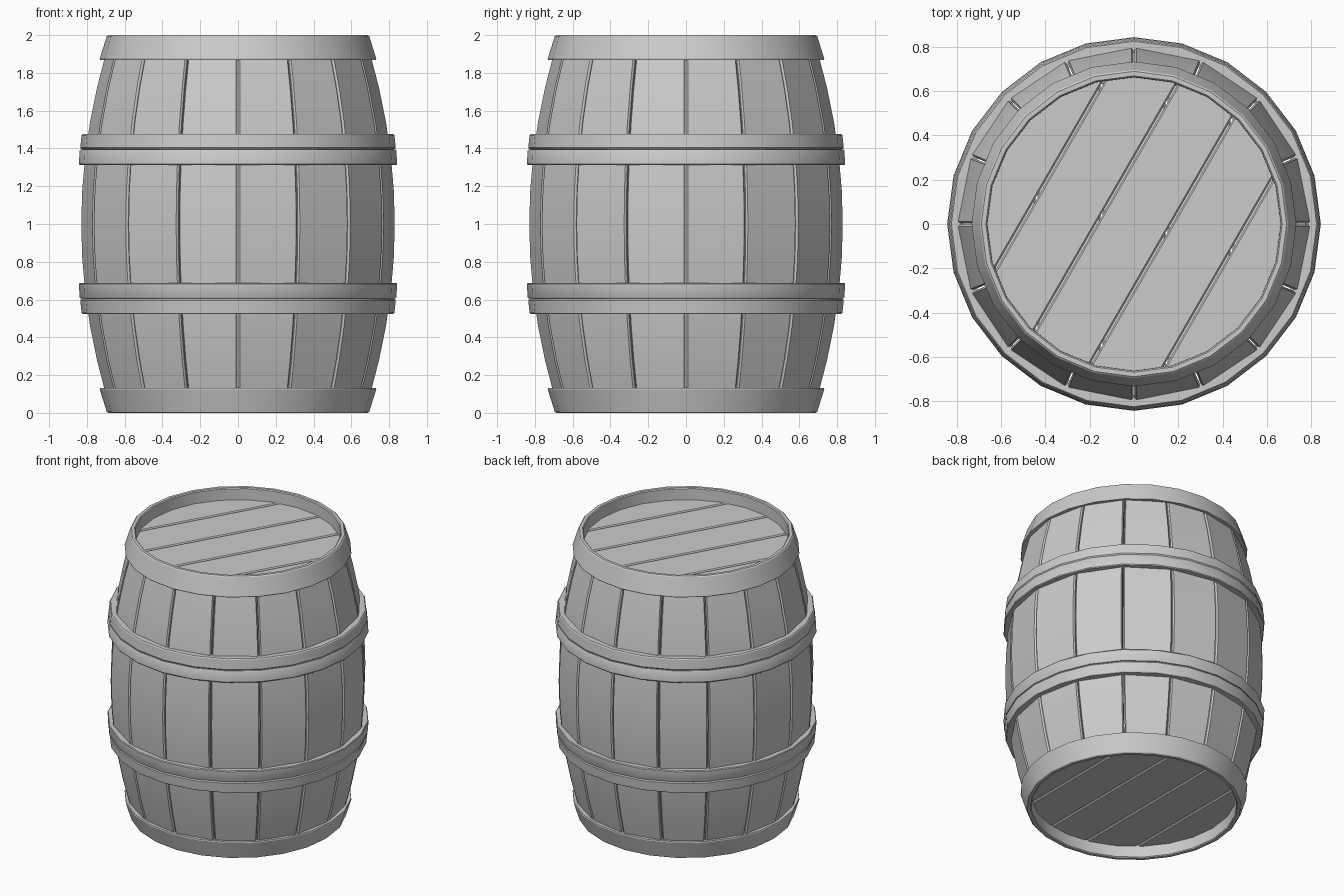
import bpy, bmesh, math
from mathutils import Matrix, Vector

if "Cube" in bpy.data.objects:
    bpy.data.objects.remove(bpy.data.objects["Cube"])

STAVES, SIDES = 16, 24


def finish(bm, name, smooth=True):
    bmesh.ops.recalc_face_normals(bm, faces=bm.faces)
    me = bpy.data.meshes.new(name)
    bm.to_mesh(me)
    bm.free()
    ob = bpy.data.objects.new(name, me)
    bpy.context.collection.objects.link(ob)
    if smooth:
        bpy.ops.object.select_all(action='DESELECT')
        ob.select_set(True)
        bpy.context.view_layer.objects.active = ob
        bpy.ops.object.shade_smooth_by_angle(angle=math.radians(30))
    return ob


def loft(bm, rings, closed=False):
    """Skin a list of closed vertex rings; cap the ends unless closed."""
    n = len(rings[0])
    vs = [[bm.verts.new(p) for p in ring] for ring in rings]
    for i in range(len(vs) if closed else len(vs) - 1):
        a, b = vs[i], vs[(i + 1) % len(vs)]
        for k in range(n):
            bm.faces.new((a[k], a[(k + 1) % n], b[(k + 1) % n], b[k]))
    if not closed:
        bm.faces.new(vs[0])
        bm.faces.new(vs[-1])


def hoop(name, profile, flip):
    """Revolve a closed (radius, z) profile; flip mirrors it about mid height."""
    bm = bmesh.new()
    rings = []
    for i in range(SIDES):
        a = 2 * math.pi * i / SIDES
        rings.append([(r * math.cos(a), r * math.sin(a), 2 - z if flip else z)
                      for r, z in profile])
    loft(bm, rings, closed=True)
    return finish(bm, name)


def stave(index):
    """Flat-faced bulging stave with chamfered long edges."""
    bm = bmesh.new()
    half = math.pi / STAVES
    turn = Matrix.Rotation((2 * index + 1) * half, 3, 'Z')
    rings = []
    for i in range(11):
        z = 0.1 + 1.8 * i / 10
        r = 0.832 - 0.16 * (z - 1) ** 2
        flat = r * math.cos(half)
        w = r * math.sin(half)
        side = w - 0.003 - 0.012 * math.tan(half)
        inner = w - 0.003 - 0.04 * math.tan(half)
        half_ring = [(flat, w - 0.011), (flat - 0.012, side), (flat - 0.04, inner)]
        ring = half_ring + [(x, -y) for x, y in reversed(half_ring)]
        rings.append([turn @ Vector((x, y, z)) for x, y in ring])
    loft(bm, rings)
    return finish(bm, f"stave_{index + 1}")


def lid(name, z, angle):
    """Disc split into five planks."""
    pitch, gap = 0.293, 0.008
    across = Vector((math.sin(angle), -math.cos(angle), 0))
    for i in range(5):
        bm = bmesh.new()
        bmesh.ops.create_cone(bm, cap_ends=True, segments=SIDES, radius1=0.672,
                              radius2=0.672, depth=0.05,
                              matrix=Matrix.Translation((0, 0, z)))
        for s in (-1, 1):
            edge = (i - 2) * pitch + s * (pitch / 2 - gap / 2)
            cut = bmesh.ops.bisect_plane(
                bm, geom=bm.verts[:] + bm.edges[:] + bm.faces[:],
                plane_co=across * edge, plane_no=across * s, clear_outer=True)
            rim = [e for e in cut['geom_cut'] if isinstance(e, bmesh.types.BMEdge)]
            if rim:
                bmesh.ops.holes_fill(bm, edges=rim, sides=0)
        ob = finish(bm, f"{name}_plank_{i + 1}", smooth=False)
        bev = ob.modifiers.new("soft_edges", 'BEVEL')
        bev.width = 0.007
        bev.segments = 1
        bev.limit_method = 'ANGLE'


# Staves
for i in range(STAVES):
    stave(i)

# Rim hoops and double middle hoops, mirrored top to bottom
rim = [(0.66, 1.875), (0.73, 1.868), (0.732, 1.875), (0.695, 1.994),
       (0.688, 2.0), (0.668, 2.0), (0.662, 1.994)]
wide = [(0.79, 1.312), (0.838, 1.312), (0.842, 1.318), (0.839, 1.386),
        (0.834, 1.394), (0.79, 1.394)]
narrow = [(0.77, 1.392), (0.83, 1.396), (0.835, 1.404), (0.828, 1.470),
          (0.823, 1.476), (0.77, 1.476)]
for label, flip in (("top", False), ("bottom", True)):
    hoop(f"{label}_rim_hoop", rim, flip)
    hoop(f"{label}_wide_hoop", wide, flip)
    hoop(f"{label}_narrow_hoop", narrow, flip)

# Planked ends
lid("top_lid", 1.89, math.radians(60))
lid("bottom_lid", 0.11, math.radians(90))
